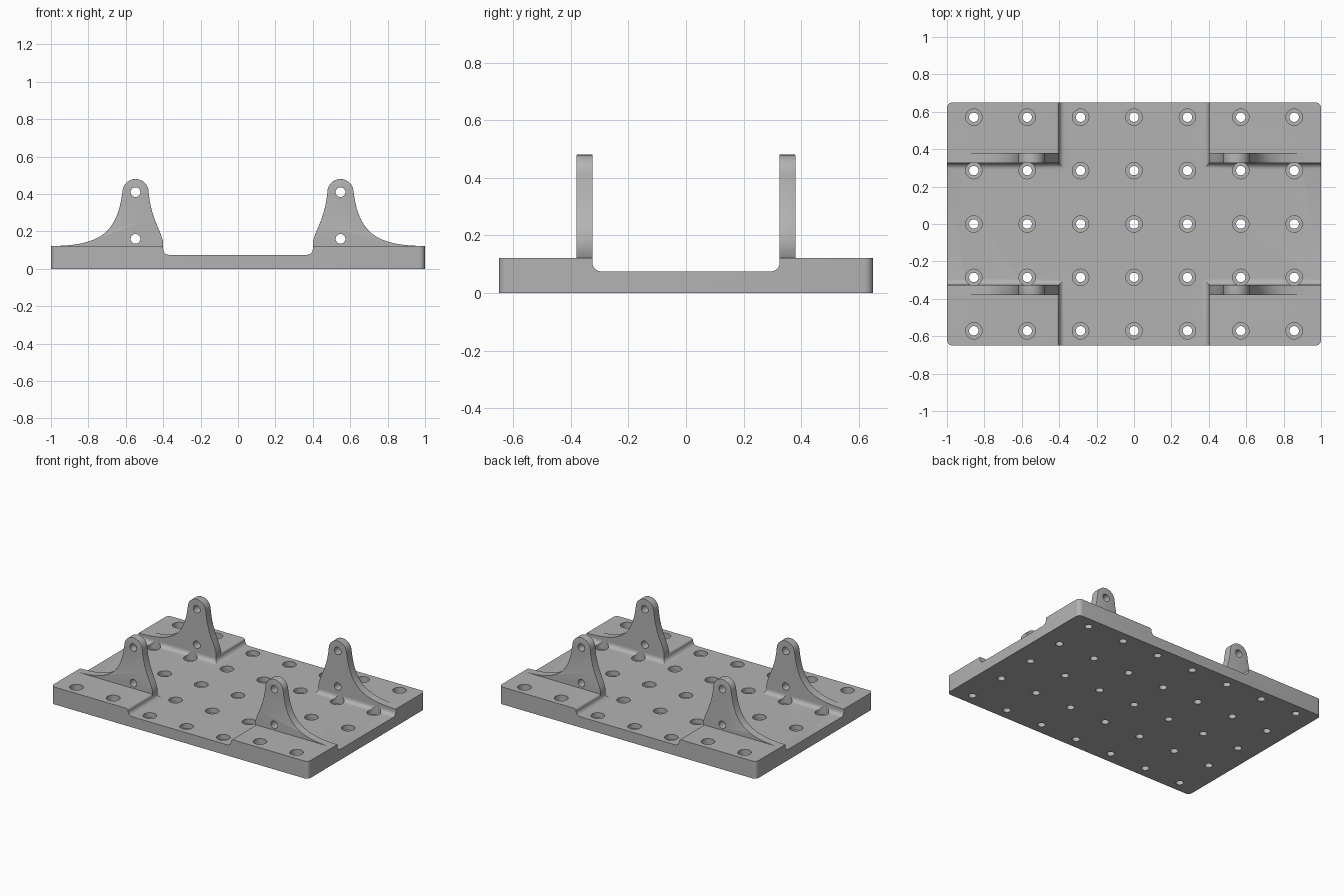
import bpy, bmesh
from math import sin, cos, pi, radians

cube = bpy.data.objects.get("Cube")
if cube:
    bpy.data.objects.remove(cube)

gray = bpy.data.materials.new("plain gray")
gray.use_nodes = True
gray.diffuse_color = (0.45, 0.45, 0.45, 1)
gray.node_tree.nodes["Principled BSDF"].inputs["Base Color"].default_value = gray.diffuse_color

BASE, PAD, PX, PY = 0.075, 0.122, 0.4, 0.325


def make(name, bm):
    bmesh.ops.recalc_face_normals(bm, faces=bm.faces)
    mesh = bpy.data.meshes.new(name)
    bm.to_mesh(mesh)
    bm.free()
    mesh.materials.append(gray)
    ob = bpy.data.objects.new(name, mesh)
    bpy.context.collection.objects.link(ob)
    return ob


def loft(rings, bm=None):
    """Skin a stack of equal-length closed rings and cap both ends."""
    bm = bm or bmesh.new()
    vs = [[bm.verts.new(p) for p in ring] for ring in rings]
    n = len(vs[0])
    for a, b in zip(vs, vs[1:]):
        for i in range(n):
            bm.faces.new((a[i], a[(i + 1) % n], b[(i + 1) % n], b[i]))
    bm.faces.new(vs[0][::-1])
    bm.faces.new(vs[-1])
    return bm


def circle(r, x, z, y, n=28):
    return [(x + r * cos(2 * pi * i / n), y, z + r * sin(2 * pi * i / n)) for i in range(n)]


def disc(r, x, y, z, n=28):
    return [(x + r * cos(2 * pi * i / n), y + r * sin(2 * pi * i / n), z) for i in range(n)]


def boolean(target, tool, operation):
    mod = target.modifiers.new(operation.lower(), "BOOLEAN")
    mod.operation, mod.solver, mod.object = operation, "EXACT", tool
    bpy.context.view_layer.objects.active = target
    bpy.ops.object.modifier_apply(modifier=mod.name)
    bpy.data.objects.remove(tool)


def bezier(p, q, r, s, n=14):
    out = []
    for i in range(n + 1):
        t = i / n
        w = ((1 - t) ** 3, 3 * t * (1 - t) ** 2, 3 * t * t * (1 - t), t ** 3)
        out.append(tuple(sum(k * v[a] for k, v in zip(w, (p, q, r, s))) for a in (0, 1)))
    return out


def box_ring(x0, x1, y0, y1, z):
    return [(x0, y0, z), (x1, y0, z), (x1, y1, z), (x0, y1, z)]


# Base slab, oversize until trimmed
plate = make("mounting_plate", loft([box_ring(-1.1, 1.1, -0.8, 0.8, z) for z in (0, BASE)]))


# Raised corner pads with a concave foot and a rounded side edge
def pad(sx, sy):
    r, e, steps = 0.03, 0.015, 6
    levels = [(r, r, BASE - 0.03)]
    for i in range(steps + 1):
        a = pi / 2 * i / steps
        levels.append((r * (1 - sin(a)), r * (1 - sin(a)), BASE + r * (1 - cos(a))))
    for i in range(1, steps + 1):
        a = pi / 2 * i / steps
        levels.append((-e * (1 - cos(a)), 0, PAD - e + e * sin(a)))
    rings = [[(sx * x, sy * y, z) for x, y, z in box_ring(PX - ox, 1.1, PY - oy, 0.8, z)]
             for ox, oy, z in levels]
    return make("corner_pad", loft(rings))


# Upright lugs: round head, steep inner flank, sweeping outer flank
def lug(sx, sy):
    inner = bezier((PX, 0.145), (0.415, 0.21), (0.465, 0.27), (0.478, 0.41))
    head = [(0.548 - 0.07 * cos(pi * i / 16), 0.41 + 0.07 * sin(pi * i / 16)) for i in range(1, 16)]
    outer = bezier((0.618, 0.41), (0.645, 0.2), (0.73, 0.124), (0.99, PAD))
    profile = [(PX, 0.106)] + inner + head + outer + [(0.99, 0.106)]
    bm = loft([[(sx * x, sy * y, z) for x, z in profile] for y in (PY, 0.38)])
    bmesh.ops.recalc_face_normals(bm, faces=bm.faces)
    rim = [e for e in bm.edges if all(abs(v.co.y) > 0.37 and v.co.z > 0.15 for v in e.verts)]
    bmesh.ops.bevel(bm, geom=rim, offset=0.012, segments=3, profile=0.5,
                    affect="EDGES", clamp_overlap=True)
    return make("lug", bm)


for sx in (-1, 1):
    for sy in (-1, 1):
        boolean(plate, pad(sx, sy), "UNION")
        boolean(plate, lug(sx, sy), "UNION")

# Trim to the rounded outline
corner = 0.03
outline = []
for k, (cx, cy) in enumerate(((1, 1), (-1, 1), (-1, -1), (1, -1))):
    for i in range(7):
        a = pi / 2 * (k + i / 6)
        outline.append((cx * (1 - corner) + corner * cos(a), cy * (0.65 - corner) + corner * sin(a)))
boolean(plate, make("outline", loft([[(x, y, z) for x, y in outline] for z in (-0.1, 1)])), "INTERSECT")

# Grid of counterbored holes
holes = bmesh.new()
for i in range(-3, 4):
    for j in range(-2, 3):
        x, y = i * 0.2855, j * 0.2855
        top = PAD + 0.03 if abs(i) > 1 and abs(j) > 1 else BASE + 0.04
        loft([disc(0.025, x, y, -0.05), disc(0.025, x, y, 0.04),
              disc(0.044, x, y, 0.04), disc(0.044, x, y, top)], holes)
boolean(plate, make("plate_holes", holes), "DIFFERENCE")

# Pin holes through the lugs
pins = bmesh.new()
for sx in (-1, 1):
    for sy in (-1, 1):
        for z in (0.16, 0.41):
            loft([circle(0.026, sx * 0.548, z, sy * y) for y in (0.27, 0.45)], pins)
boolean(plate, make("pin_holes", pins), "DIFFERENCE")

bpy.ops.object.select_all(action="DESELECT")
plate.select_set(True)
bpy.context.view_layer.objects.active = plate
bpy.ops.object.shade_smooth_by_angle(angle=radians(30))
